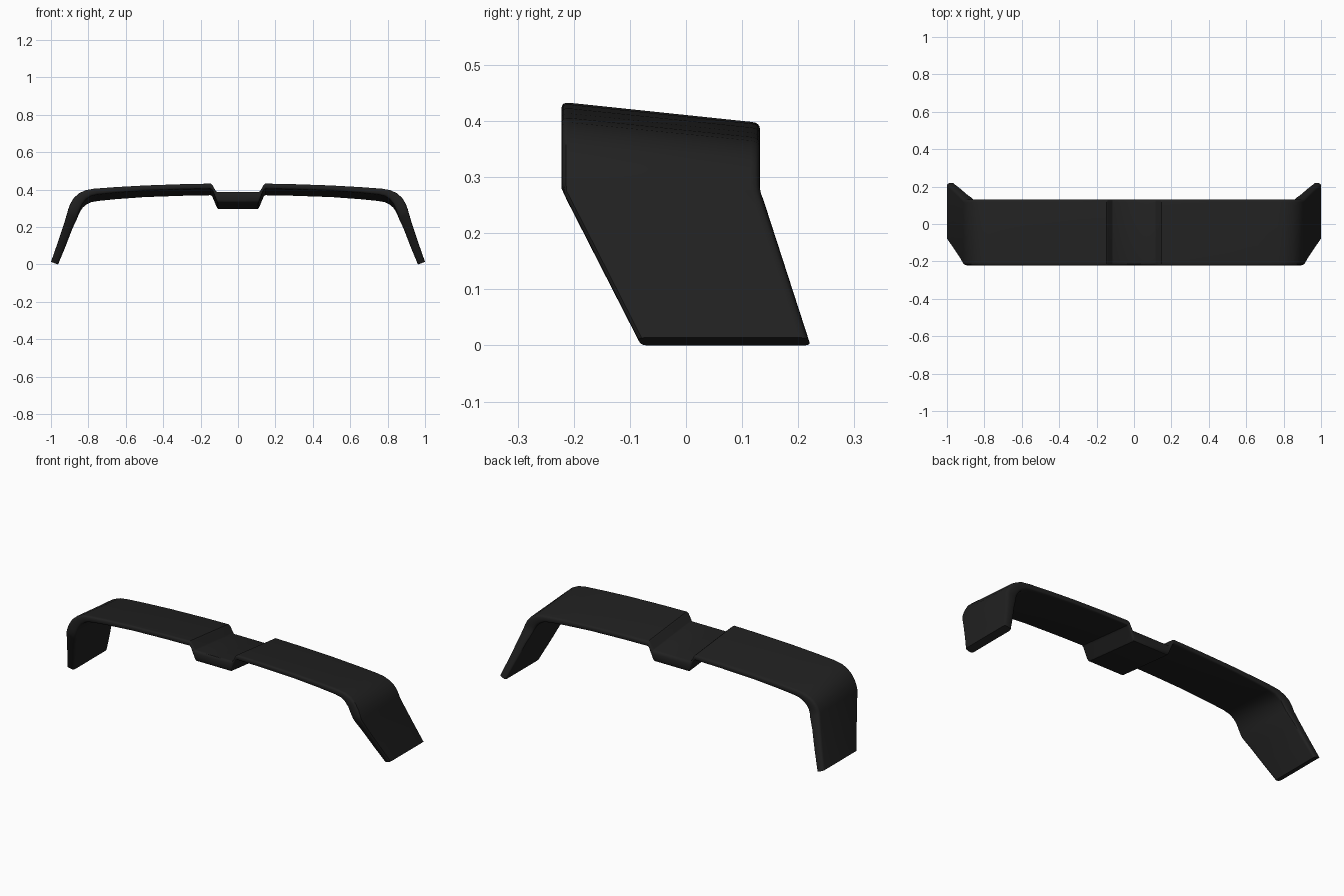
import bpy, bmesh, math

if "Cube" in bpy.data.objects:
    bpy.data.objects.remove(bpy.data.objects["Cube"])

# Half-span stations: outer x, outer z, inner x, inner z (at the front edge), downward slope towards the back
SLOPE = 0.105
stations = [
    (0.000, 0.390, 0.000, 0.332, 1), (0.112, 0.390, 0.106, 0.332, 1),   # centre notch
    (0.118, 0.394, 0.112, 0.338, 1), (0.138, 0.428, 0.137, 0.398, 1),   # step
    (0.146, 0.434, 0.146, 0.406, 1), (0.300, 0.431, 0.300, 0.403, 1),   # wing
    (0.500, 0.424, 0.500, 0.396, 1), (0.660, 0.415, 0.650, 0.385, 1),
    (0.770, 0.407, 0.750, 0.375, 1), (0.815, 0.399, 0.785, 0.367, .95), # shoulder
    (0.850, 0.382, 0.810, 0.351, .85), (0.878, 0.357, 0.830, 0.327, .65),
    (0.897, 0.325, 0.845, 0.295, .4), (0.908, 0.295, 0.855, 0.265, .15),
    (0.913, 0.276, 0.861, 0.243, 0), (0.930, 0.218, 0.885, 0.193, 0),   # swept leg
    (0.965, 0.114, 0.923, 0.094, 0), (1.000, 0.014, 0.962, 0.000, 0),
]


def edges_at(z):
    """Front and back y limits: constant on the wing, swept back on the leg."""
    k = max(0.0, (0.278 - z) / 0.278)
    return -0.222 + 0.142 * k, 0.132 + 0.09 * k


# Rounded strip section: (end, inward offset, fraction of thickness)
section = []
for end in (0, 1):
    for i in range(9):
        a = math.pi * i / 8
        n = 0.5 - 0.5 * math.copysign(abs(math.cos(a)) ** 0.7, math.cos(a))
        off = 0.016 * (1 - math.sin(a) ** 0.7)
        section.append((end, off, n if end == 0 else 1 - n))

# Loft one half of the spoiler
bm = bmesh.new()
rings = []
for ox, oz, ix, iz, s in stations:
    ring = []
    for end, off, n in section:
        x, z = ox + (ix - ox) * n, oz + (iz - oz) * n
        yf, yb = edges_at(z)
        y = yf + off if end == 0 else yb - off
        ring.append(bm.verts.new((x, y, z - SLOPE * s * (y + 0.222))))
    rings.append(ring)
count = len(section)
for a, b in zip(rings, rings[1:]):
    for i in range(count):
        j = (i + 1) % count
        bm.faces.new((a[i], a[j], b[j], b[i]))
bm.faces.new(rings[-1])
bmesh.ops.recalc_face_normals(bm, faces=bm.faces)
mesh = bpy.data.meshes.new("spoiler_wing")
bm.to_mesh(mesh)
bm.free()
wing = bpy.data.objects.new("spoiler_wing", mesh)
bpy.context.collection.objects.link(wing)

# Other half by mirroring
mirror = wing.modifiers.new("Mirror", 'MIRROR')
mirror.use_clip = True
bpy.context.view_layer.objects.active = wing
wing.select_set(True)
bpy.ops.object.modifier_apply(modifier="Mirror")

# Make sure faces point outwards, then smooth
bm = bmesh.new()
bm.from_mesh(mesh)
bmesh.ops.recalc_face_normals(bm, faces=bm.faces)
bm.to_mesh(mesh)
bm.free()
bpy.ops.object.shade_smooth_by_angle(angle=math.radians(35))

# Black plastic
mat = bpy.data.materials.new("black_plastic")
mat.diffuse_color = (0.015, 0.015, 0.015, 1)
mat.use_nodes = True
mat.node_tree.nodes["Principled BSDF"].inputs["Base Color"].default_value = mat.diffuse_color
mesh.materials.append(mat)
